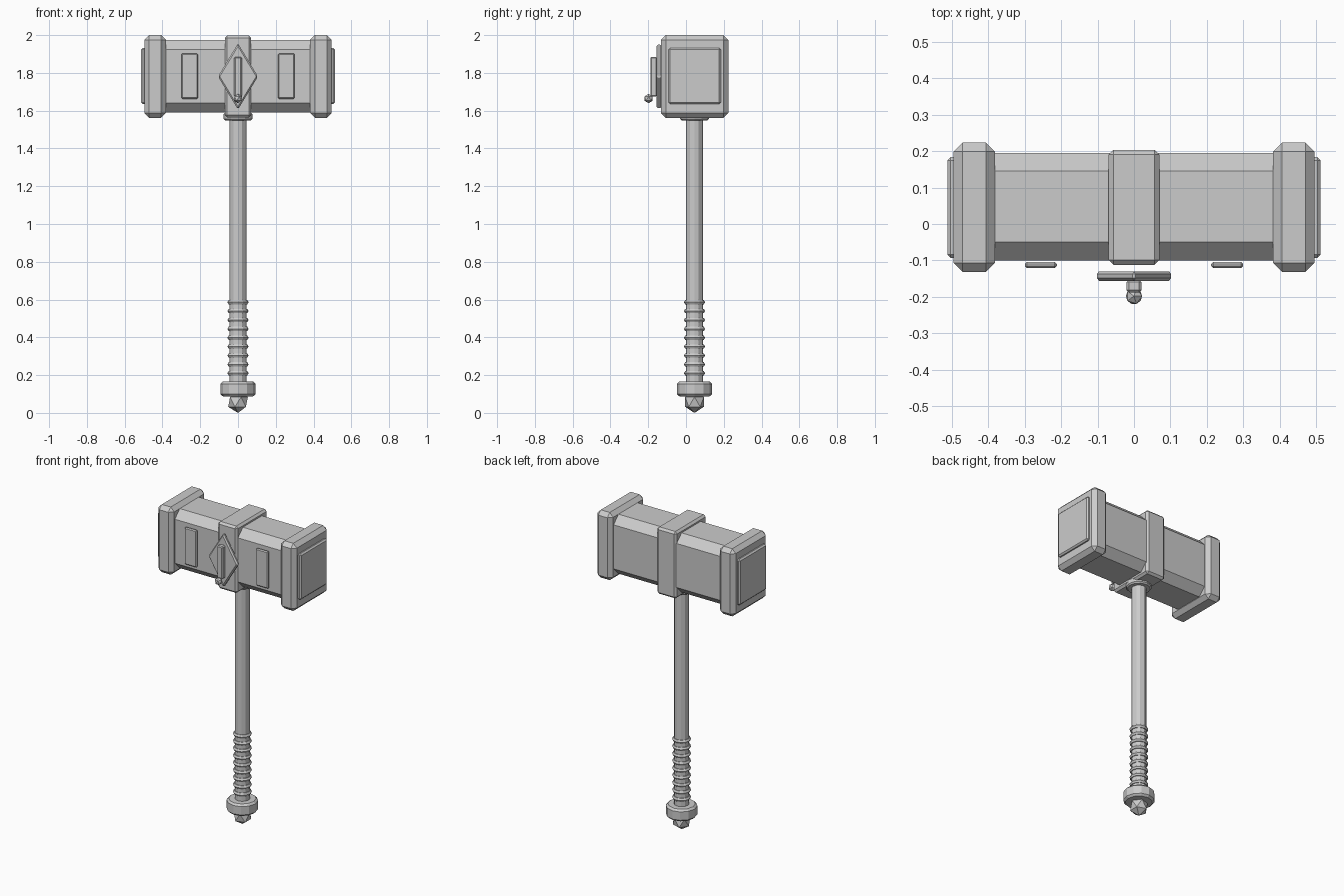
import bpy, bmesh, math
from mathutils import Matrix

if "Cube" in bpy.data.objects:
    bpy.data.objects.remove(bpy.data.objects["Cube"])

CY = 0.045   # depth centre of head and shaft
HZ = 1.781   # height centre of head


def finish(name, bm, bevel=0.0):
    me = bpy.data.meshes.new(name)
    bm.normal_update()
    bm.to_mesh(me)
    bm.free()
    ob = bpy.data.objects.new(name, me)
    bpy.context.collection.objects.link(ob)
    if bevel:
        m = ob.modifiers.new("bevel", 'BEVEL')
        m.width = bevel
        m.segments = 1
        m.limit_method = 'ANGLE'
        m.angle_limit = math.radians(40)
    return ob


def box(name, x, y, z, bevel):
    """Bevelled box from (min, max) ranges."""
    bm = bmesh.new()
    c = [(a + b) / 2 for a, b in (x, y, z)]
    s = [b - a for a, b in (x, y, z)]
    bmesh.ops.create_cube(bm, size=1, matrix=Matrix.Translation(c) @ Matrix.Diagonal((*s, 1)))
    return finish(name, bm, bevel)


def cylinder(name, r, z0, z1, bevel=0.0, sides=12):
    bm = bmesh.new()
    bmesh.ops.create_cone(bm, cap_ends=True, segments=sides, radius1=r, radius2=r, depth=z1 - z0,
                          matrix=Matrix.Translation((0, CY, (z0 + z1) / 2)))
    return finish(name, bm, bevel)


def gem(name, r, loc):
    bm = bmesh.new()
    bmesh.ops.create_icosphere(bm, subdivisions=1, radius=r, matrix=Matrix.Translation(loc))
    return finish(name, bm)


# Head block and centre band
box("head_block", (-0.45, 0.45), (-0.10, 0.195), (1.59, 1.975), 0.05)
box("centre_band", (-0.07, 0.07), (-0.112, 0.204), (1.565, 1.998), 0.013)

# End collars, striking faces and front inlays on both sides
for side, s in (("left", -1), ("right", 1)):
    def mx(a, b):
        return tuple(sorted((s * a, s * b)))
    box(f"end_collar_{side}", mx(0.382, 0.496), (-0.132, 0.224), (1.562, 2.0), 0.025)
    box(f"striking_face_{side}", mx(0.48, 0.513), (-0.093, 0.184), (1.635, 1.932), 0.009)
    box(f"front_inlay_{side}", mx(0.212, 0.30), (-0.121, -0.104), (1.663, 1.903), 0.006)

# Diamond plate
bm = bmesh.new()
pts = [(-0.106, HZ), (0, HZ - 0.175), (0.106, HZ), (0, HZ + 0.175)]
face = bm.faces.new([bm.verts.new((x, -0.156, z)) for x, z in pts])
ext = bmesh.ops.extrude_face_region(bm, geom=[face])
bmesh.ops.translate(bm, verts=[v for v in ext["geom"] if isinstance(v, bmesh.types.BMVert)],
                    vec=(0, 0.026, 0))
bmesh.ops.recalc_face_normals(bm, faces=bm.faces)
finish("diamond_plate", bm, 0.008)

# Ornament bar and bead on the diamond
box("ornament_bar", (-0.02, 0.02), (-0.188, -0.154), (1.675, 1.885), 0.006)
gem("ornament_bead", 0.025, (0, -0.198, 1.664))

# Shaft with collar under the head
cylinder("shaft", 0.045, 0.13, 1.60)
cylinder("shaft_collar", 0.076, 1.548, 1.59, 0.008)

# Grip rings
N, M, RINGS = 12, 6, 9
for i in range(RINGS):
    z = 0.21 + i * 0.047
    bpy.ops.mesh.primitive_torus_add(major_segments=N, minor_segments=M, major_radius=0.043,
                                     minor_radius=0.013, location=(0, CY, z))
    bpy.context.object.name = f"grip_ring_{i + 1}"

# Pommel and faceted tip
cylinder("pommel", 0.093, 0.088, 0.166, 0.012)
gem("pommel_tip", 0.058, (0, CY, 0.058))
